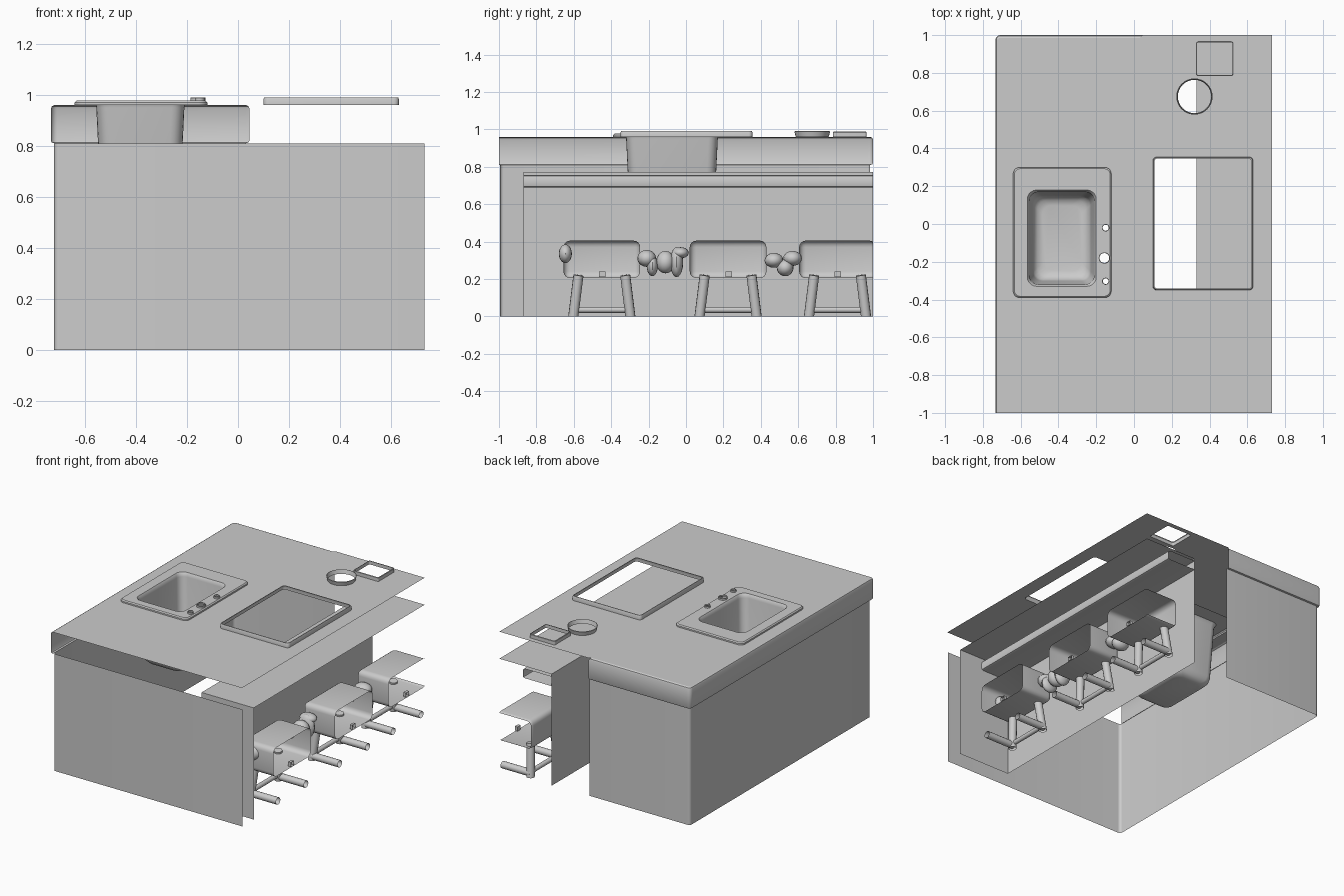
import bpy, bmesh
from math import cos, sin, pi, radians
from mathutils import Vector, Matrix

if "Cube" in bpy.data.objects:
    bpy.data.objects.remove(bpy.data.objects["Cube"])


def finish(bm, name):
    me = bpy.data.meshes.new(name)
    bm.to_mesh(me)
    bm.free()
    me.shade_smooth()
    me.set_sharp_from_angle(angle=radians(35))
    ob = bpy.data.objects.new(name, me)
    bpy.context.collection.objects.link(ob)
    return ob


def rect(x0, x1, y0, y1, r, n=5):
    pts = []
    for cx, cy, a in ((x1-r, y1-r, 0), (x0+r, y1-r, 1), (x0+r, y0+r, 2), (x1-r, y0+r, 3)):
        pts += [(cx + r*cos((a + i/n)*pi/2), cy + r*sin((a + i/n)*pi/2)) for i in range(n + 1)]
    return pts


def circle(cx, cy, r, n=32):
    return [(cx + r*cos(2*pi*i/n), cy + r*sin(2*pi*i/n)) for i in range(n)]


def loft(name, rings, closed=True, cap=False):
    """Skin a stack of (plan outline, height) rings."""
    bm = bmesh.new()
    rows = [[bm.verts.new((x, y, z)) for x, y in pts] for pts, z in rings]
    for a, b in zip(rows, rows[1:]):
        n = len(a)
        for i in range(n if closed else n - 1):
            j = (i + 1) % n
            bm.faces.new((a[i], a[j], b[j], b[i]))
    if cap:
        bm.faces.new(rows[-1])
    return finish(bm, name)


def plate(name, z, loops):
    """Flat sheet; the first loop is the outline, the others are holes."""
    bm = bmesh.new()
    edges = []
    for pts in loops:
        vs = [bm.verts.new((x, y, z)) for x, y in pts]
        edges += [bm.edges.new((vs[i-1], vs[i])) for i in range(len(vs))]
    bmesh.ops.triangle_fill(bm, edges=edges, use_beauty=True, normal=(0, 0, 1))
    return finish(bm, name)


def sheet(name, profile, y0, y1):
    """Sweep an x/z profile along y."""
    bm = bmesh.new()
    a = [bm.verts.new((x, y0, z)) for x, z in profile]
    b = [bm.verts.new((x, y1, z)) for x, z in profile]
    for i in range(len(a) - 1):
        bm.faces.new((a[i], b[i], b[i+1], a[i+1]))
    return finish(bm, name)


def clip(bm):
    """Trim parts where the model stops at its right and back limits."""
    for co, no in (((.73, 0, 0), (1, 0, 0)), ((0, 1, 0), (0, 1, 0)), ((0, 0, 0), (0, 0, -1))):
        bmesh.ops.bisect_plane(bm, geom=bm.verts[:] + bm.edges[:] + bm.faces[:], dist=1e-5,
                               plane_co=co, plane_no=no, clear_outer=True)


def rod(name, p, q, r):
    p, q = Vector(p), Vector(q)
    d = q - p
    bm = bmesh.new()
    m = Matrix.Translation((p + q)/2) @ d.to_track_quat('Z', 'Y').to_matrix().to_4x4()
    bmesh.ops.create_cone(bm, cap_ends=True, segments=12, radius1=r, radius2=r,
                          depth=d.length, matrix=m)
    clip(bm)
    return finish(bm, name)


def box(name, lo, hi, bevel=0):
    bm = bmesh.new()
    bmesh.ops.create_cube(bm, size=1)
    for v in bm.verts:
        v.co = [lo[k] + (v.co[k] + .5)*(hi[k] - lo[k]) for k in range(3)]
    if bevel:
        bmesh.ops.bevel(bm, geom=bm.edges[:], offset=bevel, segments=4, profile=.5, affect='EDGES')
    clip(bm)
    return finish(bm, name)


def blob(name, c, s):
    bm = bmesh.new()
    bmesh.ops.create_uvsphere(bm, u_segments=16, v_segments=10, radius=1,
                              matrix=Matrix.Translation(c) @ Matrix.Diagonal((*s, 1)))
    return finish(bm, name)


def corner(cx, cy, r, a0, a1, n=5):
    return [(cx + r*cos(radians(a0 + (a1-a0)*i/n)), cy + r*sin(radians(a0 + (a1-a0)*i/n)))
            for i in range(n + 1)]


# Cabinet wall: front, left and part of the back
wall = ([(.73, -.995)] + corner(-.70, -.975, .02, 270, 180)
        + corner(-.70, .965, .02, 180, 90) + [(.05, .985)])
loft("cabinet_wall", [(wall, 0), (wall, .81)], closed=False)


# Worktop edge along the left and back, with eased corners
def edge_path(d):
    return ([(-.733 + d, -1)] + corner(-.708, .975, .025 - d, 180, 90)
            + [(.03, 1 - d), (.045 - d, 1 - d)])


loft("worktop_edge", [(edge_path(.015), .81), (edge_path(.004), .813), (edge_path(0), .82),
                      (edge_path(0), .945), (edge_path(.004), .955), (edge_path(.014), .96)],
     closed=False)

# Worktop sheet with openings
sink_rim = rect(-.64, -.12, -.39, .30, .035)
cooktop = rect(.10, .63, -.35, .355, .02)
square = rect(.33, .525, .785, .965, .01)
bowl_hole = circle(.32, .675, .088)
outline = ([(.73, -1), (.73, 1), (-.708, 1 - .014)] + corner(-.708, .975, .011, 90, 180)[1:]
           + [(-.719, -1)])
outline[2:3] = [(.045, 1), (.031, .986), (-.708, .986)]
plate("worktop", .96, [outline, sink_rim, cooktop, square, bowl_hole])

# Raised surrounds of the cooktop, round dish and square tray
loft("cooktop_frame", [(cooktop, .96), (cooktop, .983), (rect(.103, .627, -.347, .352, .02), .99),
                       (rect(.108, .622, -.342, .347, .018), .99)])
loft("round_dish_ring", [(bowl_hole, .96), (circle(.32, .675, .096), .988),
                         (circle(.32, .675, .092), .99)])
loft("square_tray_frame", [(square, .96), (square, .984), (rect(.333, .522, .788, .962, .009), .988)])

# Sink: raised rim, flange with tap holes, deep bowl
taps = ((-.15, -.02, .02), (-.157, -.18, .03), (-.15, -.303, .019))
loft("sink_rim", [(sink_rim, .96), (sink_rim, .97), (rect(-.633, -.127, -.383, .293, .03), .977)])
plate("sink_flange", .977, [rect(-.633, -.127, -.383, .293, .03), rect(-.565, -.2, -.33, .18, .05)]
      + [circle(x, y, r, 20) for x, y, r in taps])
for i, (x, y, r) in enumerate(taps):
    loft(f"tap_collar_{i+1}", [(circle(x, y, r, 20), .977), (circle(x, y, r, 20), .988),
                               (circle(x, y, r - .004, 20), .99)])


def bowl(d, z):
    return rect(-.565 + d, -.2 - d, -.33 + d, .18 - d, .05), z


loft("sink_bowl", [bowl(0, .977), bowl(.006, .968), bowl(.01, .95), bowl(.028, .58), bowl(.036, .55),
                   bowl(.054, .53), bowl(.08, .522)], cap=True)

# Seating recess: back wall, ledge, beam and end panel
sheet("recess_wall_and_ledge", [(.33, 0), (.33, .773), (.73, .773)], -.87, 1)
sheet("recess_beam", [(.33, .69), (.535, .69), (.547, .694), (.55, .705), (.55, .735), (.545, .75),
                      (.53, .755), (.33, .755)], -.87, 1)
loft("recess_end_panel", [([(.33, -.87), (.73, -.87)], 0), ([(.33, -.87), (.73, -.87)], .773)],
     closed=False)

# Three stools, trimmed where the model ends
for n, c in enumerate((-.45, .225, .81), 1):
    box(f"stool_{n}_seat", (.48, c - .205, .205), (.98, c + .205, .405), .035)
    box(f"stool_{n}_catch", (.71, c - .015, .21), (.74, c + .02, .24))
    for s, side in ((-1, "near"), (1, "far")):
        y = c + s*.165
        rod(f"stool_{n}_{side}_leg", (.535, c + s*.125, .22), (.515, c + s*.155, -.02), .027)
        rod(f"stool_{n}_{side}_runner", (.51, y - s*.012, .026), (.8, y - s*.012, .026), .024)
    rod(f"stool_{n}_cross_bar", (.515, c - .15, .035), (.515, c + .15, .035), .016)

# Soft lumps between the seats
lumps = ((-.645, .335, .035, .05), (-.21, .31, .05, .045), (-.18, .27, .03, .055),
         (-.11, .29, .05, .06), (-.05, .29, .035, .08), (-.03, .34, .045, .03),
         (.47, .30, .05, .04), (.53, .26, .045, .045), (.57, .31, .05, .04))
for i, (y, z, sy, sz) in enumerate(lumps, 1):
    blob(f"soft_lump_{i}", (.56, y, z), (.06, sy, sz))
